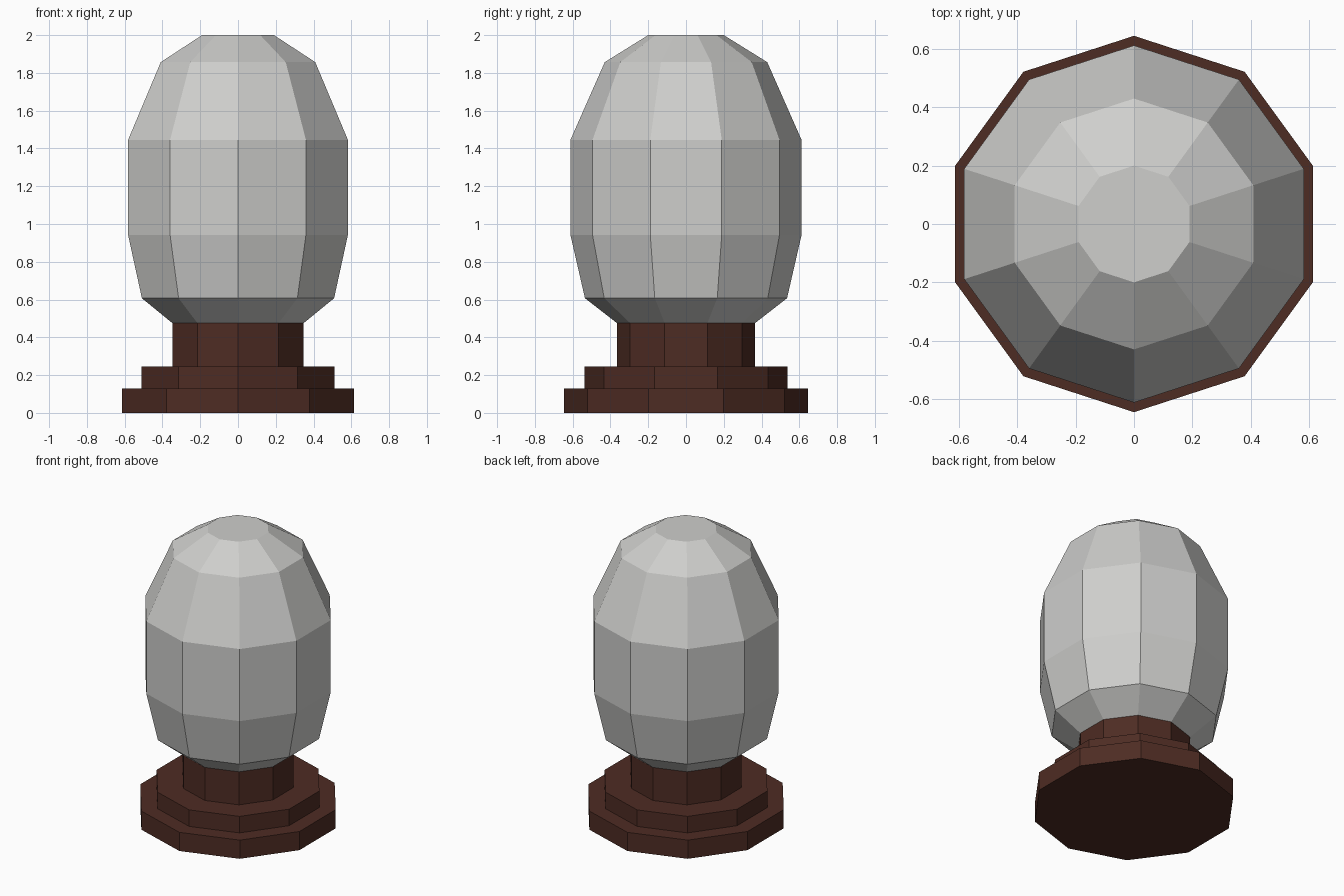
import bpy, bmesh, math

if "Cube" in bpy.data.objects:
    bpy.data.objects.remove(bpy.data.objects["Cube"])

SIDES = 10


def material(name, rgb):
    m = bpy.data.materials.new(name)
    m.diffuse_color = (*rgb, 1)
    m.use_nodes = True
    m.node_tree.nodes["Principled BSDF"].inputs["Base Color"].default_value = m.diffuse_color
    return m


def turned(name, profile, mat):
    """Closed ten-sided lathe solid from (radius, z) pairs, bottom to top."""
    bm = bmesh.new()
    rings = []
    for r, z in profile:
        angles = [math.pi / 2 + 2 * math.pi * i / SIDES for i in range(SIDES)]
        rings.append([bm.verts.new((r * math.cos(a), r * math.sin(a), z)) for a in angles])
    for lo, hi in zip(rings, rings[1:]):
        for i in range(SIDES):
            j = (i + 1) % SIDES
            bm.faces.new((lo[i], lo[j], hi[j], hi[i]))
    bm.faces.new(rings[0][::-1])
    bm.faces.new(rings[-1])
    mesh = bpy.data.meshes.new(name)
    bm.to_mesh(mesh)
    bm.free()
    mesh.materials.append(mat)
    obj = bpy.data.objects.new(name, mesh)
    bpy.context.collection.objects.link(obj)
    return obj


wood = material("dark brown wood", (0.076, 0.025, 0.017))
glass = material("light grey glass", (0.62, 0.62, 0.605))

# Stepped wooden stand: foot, step and neck in one profile
turned("stand", [(0.645, 0), (0.645, 0.13), (0.537, 0.13), (0.537, 0.245),
                 (0.365, 0.245), (0.365, 0.475)], wood)

# Faceted dome resting on the neck
turned("dome", [(0.365, 0.475), (0.535, 0.607), (0.612, 0.943),
                (0.612, 1.445), (0.43, 1.857), (0.2, 2.0)], glass)
